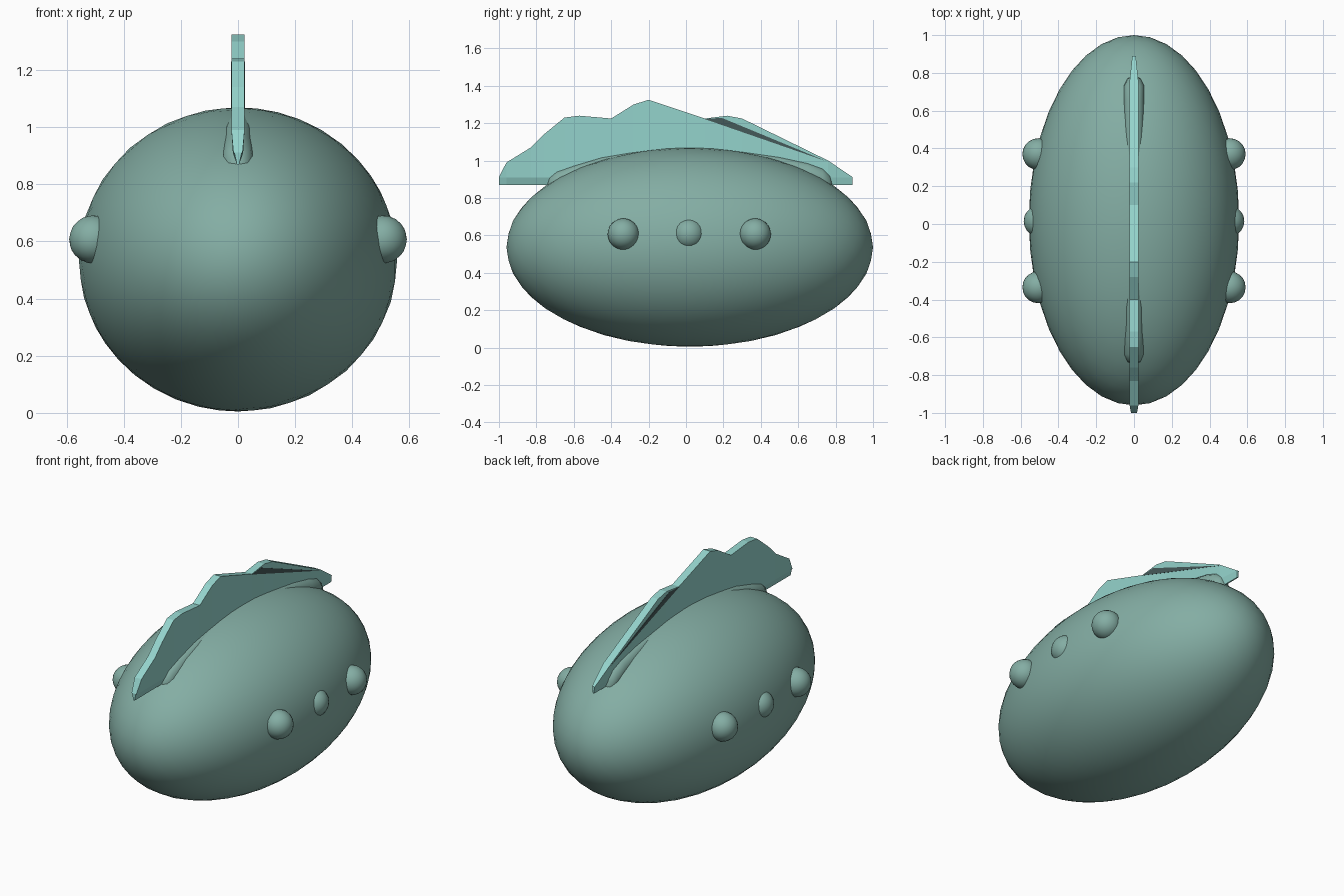
import bpy, bmesh, math

if "Cube" in bpy.data.objects:
    bpy.data.objects.remove(bpy.data.objects["Cube"])


def material(name, rgb):
    m = bpy.data.materials.new(name)
    m.diffuse_color = (*rgb, 1)
    m.use_nodes = True
    m.node_tree.nodes["Principled BSDF"].inputs["Base Color"].default_value = m.diffuse_color
    return m


SKIN = material("muted teal", (0.23, 0.42, 0.37))
FIN = material("pale aqua", (0.30, 0.66, 0.61))
DARK = material("dark teal", (0.06, 0.10, 0.10))


def add_mesh(name, bm, mat, smooth=False):
    bmesh.ops.recalc_face_normals(bm, faces=bm.faces)
    me = bpy.data.meshes.new(name)
    bm.to_mesh(me)
    bm.free()
    me.materials.append(mat)
    for p in me.polygons:
        p.use_smooth = smooth
    ob = bpy.data.objects.new(name, me)
    bpy.context.collection.objects.link(ob)
    return ob


def ellipsoid(name, centre, radii, detail):
    bm = bmesh.new()
    bmesh.ops.create_icosphere(bm, subdivisions=detail, radius=1)
    for v in bm.verts:
        v.co = [c + r * p for c, r, p in zip(centre, radii, v.co)]
    return add_mesh(name, bm, SKIN, True)


# Egg-shaped body
ellipsoid("body", (0, 0.02, 0.537), (0.557, 0.98, 0.532), 4)

# Three knobs along each flank
for side, label in ((1, "right"), (-1, "left")):
    for i, (y, x) in enumerate(((-0.335, 0.507), (0.015, 0.50), (0.37, 0.507))):
        ellipsoid(f"{label}_knob_{i + 1}", (side * x, y, 0.607), (0.084,) * 3, 3)

# Rounded ridge that the fin grows from: (y, crest height)
crest = [(-0.74, 0.88), (-0.73, 0.915), (-0.69, 0.943), (-0.6, 0.975), (-0.45, 1.02),
         (-0.3, 1.045), (-0.15, 1.063), (0, 1.069), (0.15, 1.063), (0.3, 1.05),
         (0.5, 1.022), (0.65, 0.99), (0.73, 0.96), (0.77, 0.925), (0.78, 0.88)]
bm = bmesh.new()
rings = []
SIDES = 16
for i, (y, z) in enumerate(crest):
    half = 0.06 * (0.3, 0.6, 0.9)[min(i, len(crest) - 1 - i, 2)]
    ring = []
    for k in range(SIDES):
        a = 2 * math.pi * k / SIDES
        ring.append(bm.verts.new((half * math.cos(a), y, z - 0.06 + 0.06 * math.sin(a))))
    rings.append(ring)
for a, b in zip(rings, rings[1:]):
    for k in range(SIDES):
        n = (k + 1) % SIDES
        bm.faces.new((a[k], a[n], b[n], b[k]))
bm.faces.new(rings[0])
bm.faces.new(rings[-1])
add_mesh("back_ridge", bm, SKIN, True)

# Jagged fin: top outline (y, z) over a tapered keel
outline = [(-1, 0.912), (-0.96, 0.99), (-0.83, 1.07), (-0.76, 1.14), (-0.65, 1.23),
           (-0.57, 1.24), (-0.4, 1.225), (-0.28, 1.30), (-0.2, 1.325), (0.1, 1.225),
           (0.22, 1.24), (0.3, 1.225), (0.76, 1.0), (0.89, 0.912)]
bm = bmesh.new()
sections = []
for y, top in outline:
    taper = 0.4 if y > 0.85 else 0.7 if y < -0.99 else 1
    right = [(0.004, 0.87), (0.018 * taper, 0.91), (0.023 * taper, top)]
    loop = right + [(-x, z) for x, z in reversed(right)]
    sections.append([bm.verts.new((x, y, z)) for x, z in loop])
for a, b in zip(sections, sections[1:]):
    for k in range(6):
        n = (k + 1) % 6
        bm.faces.new((a[k], a[n], b[n], b[k]))
bm.faces.new(sections[0])
bm.faces.new(sections[-1])
add_mesh("fin", bm, FIN)

# Thin dark sliver running down the rear of the fin on both sides
for side, label in ((1, "right"), (-1, "left")):
    bm = bmesh.new()
    sliver = [(0.10, 1.222), (0.19, 1.229), (0.755, 0.995)]
    face = bm.faces.new([bm.verts.new((side * 0.020, y, z)) for y, z in sliver])
    out = bmesh.ops.extrude_face_region(bm, geom=[face])["geom"]
    moved = [v for v in out if isinstance(v, bmesh.types.BMVert)]
    bmesh.ops.translate(bm, verts=moved, vec=(side * 0.004, 0, 0))
    add_mesh(f"{label}_fin_streak", bm, DARK)
